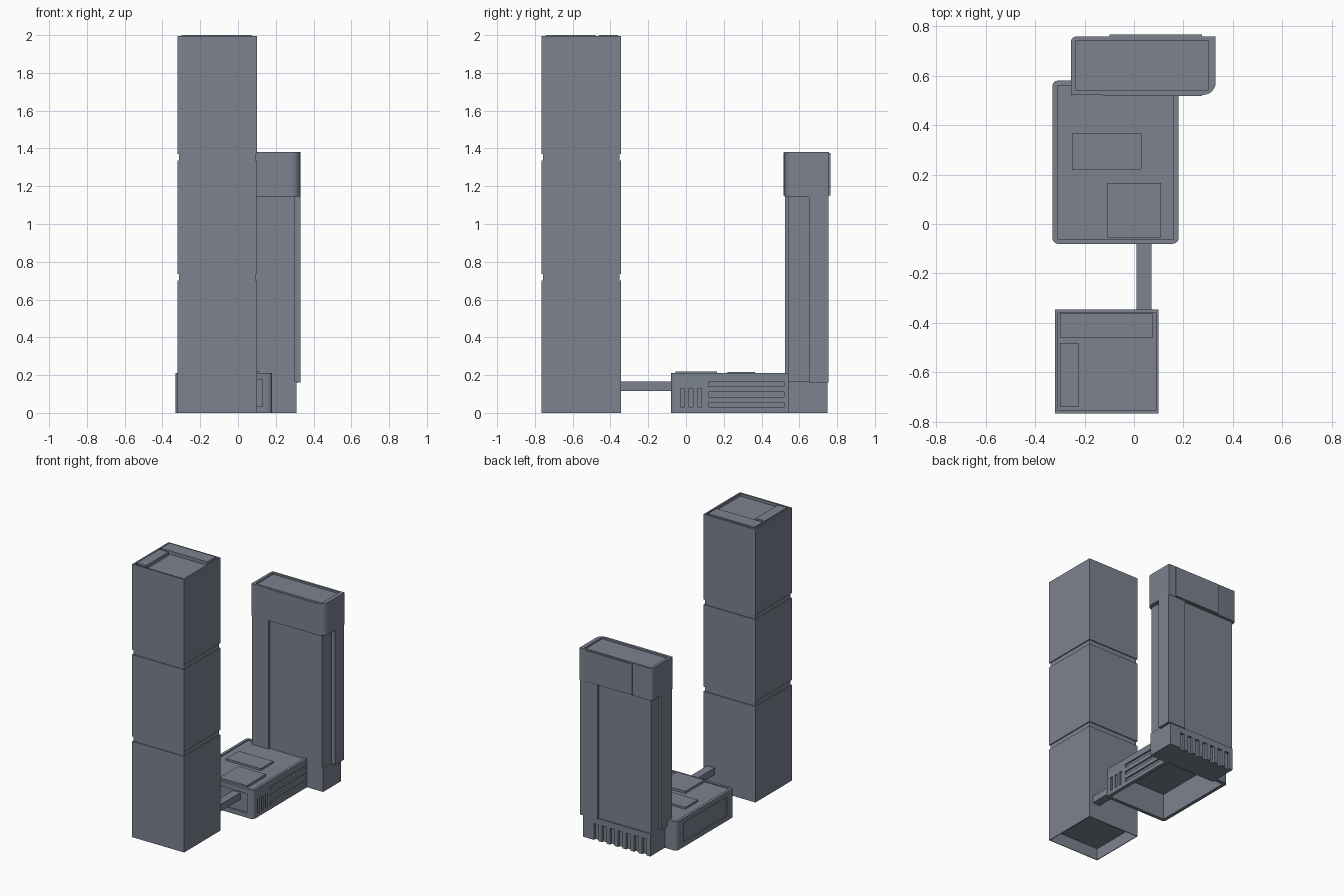
import bpy, bmesh
from mathutils import Vector

old = bpy.data.objects.get("Cube")
if old:
    bpy.data.objects.remove(old, do_unlink=True)

mat = bpy.data.materials.new("slate grey")
mat.use_nodes = True
colour = (0.2, 0.225, 0.275, 1)
mat.diffuse_color = colour
mat.node_tree.nodes["Principled BSDF"].inputs["Base Color"].default_value = colour


def boxes(name, items):
    """One object from (x0, x1, y0, y1, z0, z1) boxes."""
    bm = bmesh.new()
    for x0, x1, y0, y1, z0, z1 in items:
        verts = bmesh.ops.create_cube(bm, size=1)["verts"]
        for v in verts:
            v.co = Vector((x1 if v.co.x > 0 else x0,
                           y1 if v.co.y > 0 else y0,
                           z1 if v.co.z > 0 else z0))
    me = bpy.data.meshes.new(name)
    bm.to_mesh(me)
    bm.free()
    me.materials.append(mat)
    ob = bpy.data.objects.new(name, me)
    bpy.context.collection.objects.link(ob)
    return ob


def round_corner(ob, sx, sy, radius, segments):
    """Bevel the outermost vertical edge on the given side."""
    bm = bmesh.new()
    bm.from_mesh(ob.data)
    upright = [e for e in bm.edges
               if (e.verts[0].co - e.verts[1].co).xy.length < 1e-5]
    edge = max(upright, key=lambda e: e.verts[0].co.x * sx + e.verts[0].co.y * sy)
    bmesh.ops.bevel(bm, geom=[edge], offset=radius, segments=segments,
                    profile=0.5, affect='EDGES')
    bm.to_mesh(ob.data)
    bm.free()


def cut(ob, items):
    """Subtract boxes from an object and bake the result."""
    for item in items:
        cutter = boxes("cutter", [item])
        cutter.hide_render = True
        mod = ob.modifiers.new("cut", 'BOOLEAN')
        mod.operation = 'DIFFERENCE'
        mod.solver = 'EXACT'
        mod.object = cutter
        bpy.context.view_layer.objects.active = ob
        bpy.ops.object.modifier_apply(modifier=mod.name)
        bpy.data.objects.remove(cutter, do_unlink=True)


def smooth(ob):
    bpy.ops.object.select_all(action='DESELECT')
    ob.select_set(True)
    bpy.context.view_layer.objects.active = ob
    bpy.ops.object.shade_smooth_by_angle()


# Tall tower: three stacked blocks with thin shadow joints
X0, X1, Y0, Y1 = -0.32, 0.10, -0.765, -0.345
levels = [(0, 0.7), (0.735, 1.335), (1.37, 1.995)]
for label, (z0, z1) in zip(("lower", "middle", "upper"), levels):
    block = boxes("tall_tower_" + label, [(X0, X1, Y0, Y1, z0, z1)])
    if label == "lower":
        cut(block, [(X0 + .005, X1 - .005, Y0 + .005, Y1 - .005, -0.1, 0.085)])
    if label == "upper":
        cut(block, [(X0 + .012, X1 - .012, Y0 + .012, Y1 - .012, 1.975, 2.1)])
boxes("tall_tower_joints", [(X0 + .007, X1 - .007, Y0 + .007, Y1 - .007, z, z + .055)
                            for z in (0.69, 1.325)])
boxes("tall_tower_roof_units", [(-0.30, 0.075, -0.46, -0.36, 1.97, 2.0),
                                (-0.30, -0.225, -0.74, -0.48, 1.97, 2.0)])

# Podium: hollow hall with chamfered corners and a low parapet
podium = boxes("podium", [(-0.33, 0.18, -0.08, 0.58, 0, 0.21)])
for sx, sy in ((-1, -1), (1, -1), (-1, 1)):
    round_corner(podium, sx, sy, 0.022, 3)
cut(podium, [
    (-0.305, 0.155, -0.055, 0.555, -0.1, 0.19),      # open underside
    (-0.31, 0.16, -0.06, 0.56, 0.203, 0.3),          # roof recess
    (-0.4, -0.322, 0.0, 0.5, 0.035, 0.175),          # right-hand side panel
    (-0.28, 0.13, -0.2, -0.072, 0.035, 0.175),       # front panel
])
cut(podium, [(0.168, 0.3, 0.12, 0.52, z, z + 0.025) for z in (0.03, 0.085, 0.14)])
cut(podium, [(0.168, 0.3, y, y + 0.022, 0.03, 0.13) for y in (-0.03, 0.015, 0.06)])
smooth(podium)
boxes("podium_roof_units", [(-0.25, 0.03, 0.22, 0.365, 0.195, 0.217),
                            (-0.11, 0.11, -0.055, 0.165, 0.195, 0.22)])

# Bridge between tall tower and podium
boxes("bridge", [(0.01, 0.07, -0.347, -0.07, 0.115, 0.165)])

# Slab tower: core, opposite corner piers and finned base
boxes("slab_core", [(-0.235, 0.30, 0.54, 0.74, 0.16, 1.15)])
boxes("slab_piers", [(-0.255, -0.12, 0.525, 0.65, 0.16, 1.15),
                     (0.186, 0.33, 0.65, 0.755, 0.16, 1.15)])
boxes("slab_base", [(-0.235, 0.31, 0.54, 0.73, 0, 0.17),
                    (-0.235, 0.31, 0.7, 0.748, 0.12, 0.165)])
boxes("base_fins", [(x, x + 0.03, 0.72, 0.748, 0, 0.125)
                    for x in [-0.235 + 0.065 * i for i in range(7)]]
      + [(0.22, 0.31, 0.72, 0.748, 0, 0.125)])

# Slab head: overhanging crown with one rounded corner
head = boxes("slab_head", [(-0.255, 0.33, 0.522, 0.758, 1.145, 1.38)])
round_corner(head, 1, -1, 0.05, 8)
round_corner(head, -1, 1, 0.02, 3)
cut(head, [(-0.235, 0.30, 0.54, 0.742, 1.368, 1.5)])
smooth(head)
boxes("head_panels", [(-0.10, 0.275, 0.75, 0.765, 1.15, 1.375),
                      (-0.125, 0.275, 0.517, 0.53, 1.15, 1.378)])
